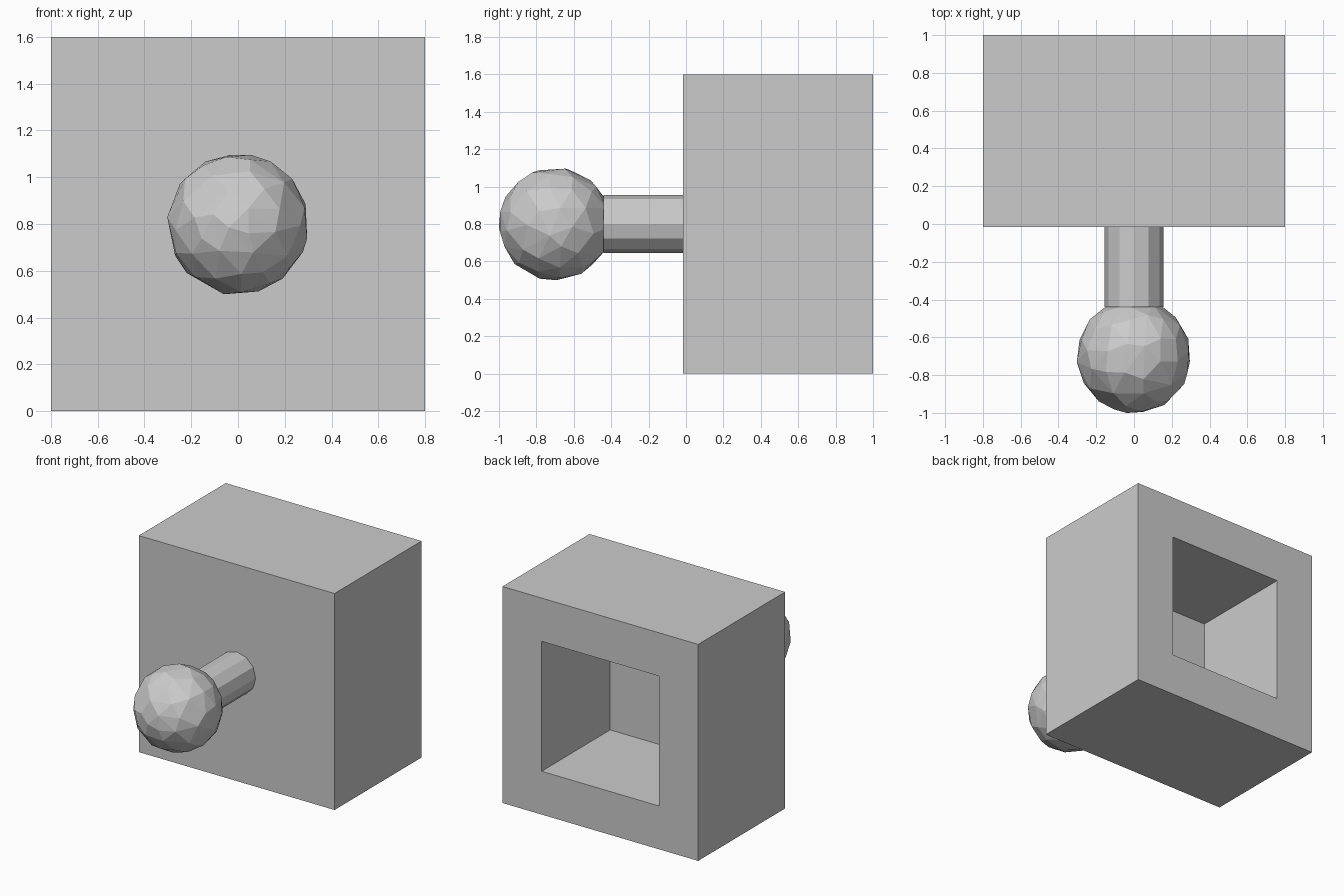
import bpy, bmesh
from math import pi
from mathutils import Matrix, Vector

if "Cube" in bpy.data.objects:
    bpy.data.objects.remove(bpy.data.objects["Cube"])


def add_object(name, bm):
    bmesh.ops.recalc_face_normals(bm, faces=bm.faces[:])
    mesh = bpy.data.meshes.new(name)
    bm.to_mesh(mesh)
    bm.free()
    ob = bpy.data.objects.new(name, mesh)
    bpy.context.collection.objects.link(ob)
    return ob


TURN = Matrix.Rotation(pi / 2, 4, 'X')   # local z axis -> -y
FRONT, BACK, FLOOR = -0.015, 1.0, 0.20   # box front, box back, recess floor (y)
NECK, MID = -0.44, 0.80                  # knob/stem joint (y), axis height (z)

# Block with a square recess in its back
bm = bmesh.new()
bmesh.ops.create_cube(bm, size=1, matrix=Matrix.Translation((0, (FRONT + BACK) / 2, MID))
                      @ Matrix.Diagonal((1.6, BACK - FRONT, 1.6, 1)))
back = max(bm.faces, key=lambda f: f.calc_center_median().y)
bmesh.ops.inset_region(bm, faces=[back], thickness=0.32, use_even_offset=True)
inner = bmesh.ops.extrude_discrete_faces(bm, faces=[back])['faces'][0]
bmesh.ops.translate(bm, verts=inner.verts[:], vec=(0, FLOOR - BACK, 0))
add_object("block", bm)

# Stem joining the block and the knob
bm = bmesh.new()
bmesh.ops.create_cone(bm, cap_ends=False, segments=12, radius1=0.155, radius2=0.155,
                      depth=FRONT - NECK,
                      matrix=Matrix.Translation((0, (FRONT + NECK) / 2, MID)) @ TURN)
add_object("stem", bm)

# Faceted knob: a sphere reduced to irregular facets, then flattened at the stem
bm = bmesh.new()
bmesh.ops.create_uvsphere(bm, u_segments=32, v_segments=16, radius=0.30,
                          matrix=Matrix.Translation((0, -0.70, MID)) @ TURN)
source = add_object("knob_source", bm)
mod = source.modifiers.new("facets", 'DECIMATE')
mod.ratio = 0.16
reduced = source.evaluated_get(bpy.context.evaluated_depsgraph_get())
bm = bmesh.new()
bm.from_mesh(reduced.to_mesh())
reduced.to_mesh_clear()
bpy.data.objects.remove(source)
cut = bmesh.ops.bisect_plane(bm, geom=bm.verts[:] + bm.edges[:] + bm.faces[:],
                             plane_co=Vector((0, NECK, 0)), plane_no=Vector((0, 1, 0)),
                             clear_outer=True)
rim = [e for e in cut['geom_cut'] if isinstance(e, bmesh.types.BMEdge)]
bmesh.ops.contextual_create(bm, geom=rim)
add_object("knob", bm)
